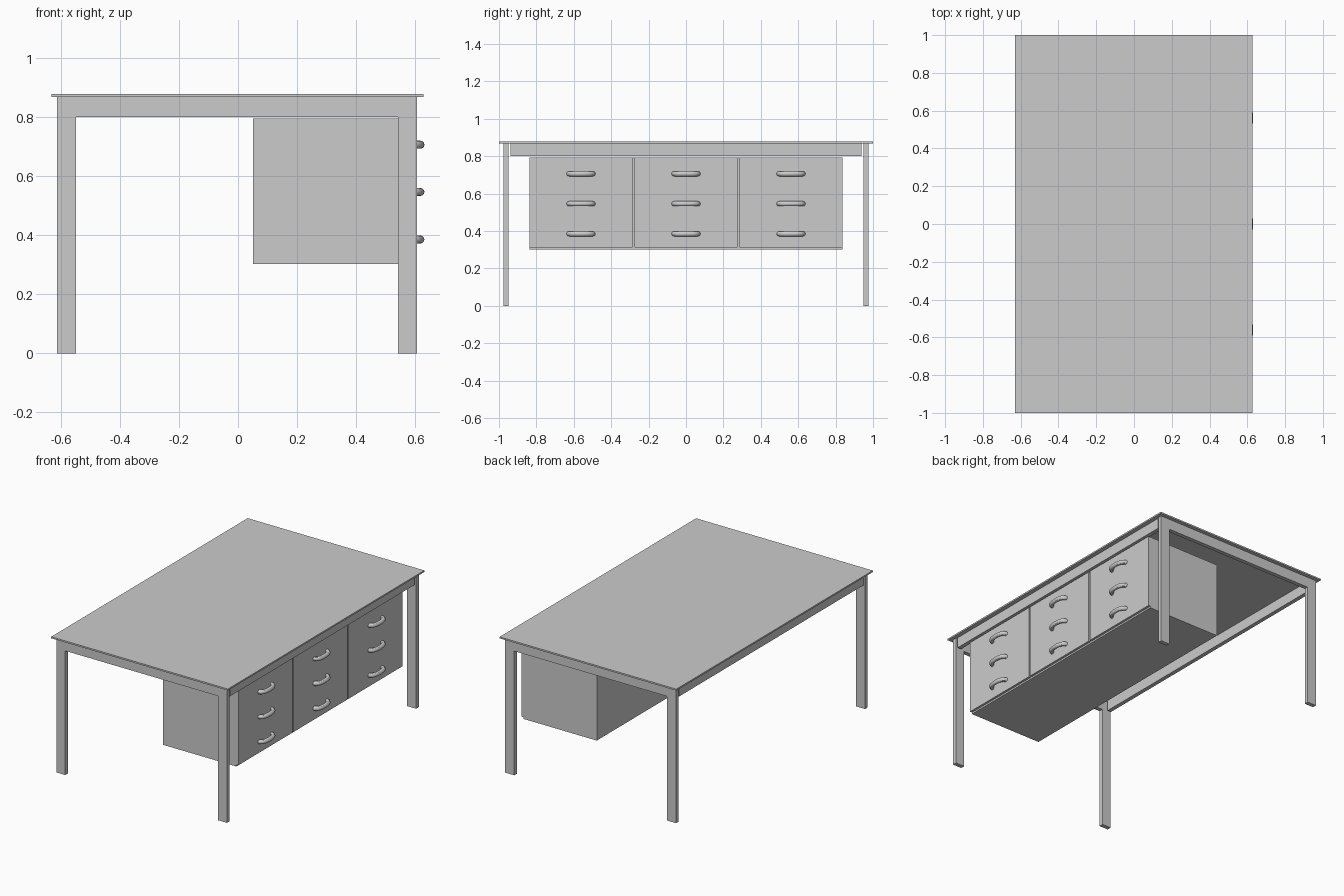
import bpy

if "Cube" in bpy.data.objects:
    bpy.data.objects.remove(bpy.data.objects["Cube"])


def box(name, x, y, z):
    """Axis-aligned box from (min, max) pairs."""
    v = [(a, b, c) for a in x for b in y for c in z]
    f = [(0, 1, 3, 2), (4, 6, 7, 5), (0, 4, 5, 1),
         (2, 3, 7, 6), (0, 2, 6, 4), (1, 5, 7, 3)]
    me = bpy.data.meshes.new(name)
    me.from_pydata(v, [], f)
    ob = bpy.data.objects.new(name, me)
    bpy.context.collection.objects.link(ob)
    return ob


TOP_Z, APRON_Z = 0.868, 0.80

# Thin table top
box("table_top", (-0.631, 0.628), (-1, 1), (TOP_Z, 0.878))

# Flat bar legs and end aprons between them
for side, s in (("front", -1), ("back", 1)):
    y = sorted((s * 0.949, s * 0.976))
    box(side + "_left_leg", (-0.612, -0.548), y, (0, TOP_Z))
    box(side + "_right_leg", (0.541, 0.605), y, (0, TOP_Z))
    box(side + "_apron", (-0.548, 0.541), y, (APRON_Z, TOP_Z))

# Long aprons, stopping just short of the legs
box("left_apron", (-0.607, -0.580), (-0.939, 0.939), (APRON_Z, TOP_Z))
box("right_apron", (0.573, 0.600), (-0.939, 0.939), (APRON_Z, TOP_Z))

# Hanging drawer cabinet
box("cabinet_body", (0.05, 0.573), (-0.837, 0.837), (0.302, 0.794))

# Bowed tube handle, swept along a curve
cu = bpy.data.curves.new("handle", 'CURVE')
cu.dimensions = '3D'
cu.bevel_depth = 0.0135
cu.bevel_resolution = 4
cu.resolution_u = 10
cu.use_fill_caps = True
sp = cu.splines.new('BEZIER')
sp.bezier_points.add(2)
path = [((0.585, -0.064), (0.580, -0.065), (0.608, -0.062)),
        ((0.6175, 0.0), (0.6175, -0.040), (0.6175, 0.040)),
        ((0.585, 0.064), (0.608, 0.062), (0.580, 0.065))]
for p, (co, left, right) in zip(sp.bezier_points, path):
    p.handle_left_type = p.handle_right_type = 'FREE'
    p.co, p.handle_left, p.handle_right = (*co, 0), (*left, 0), (*right, 0)
handle = bpy.data.objects.new("handle_1_1", cu)
bpy.context.collection.objects.link(handle)
bpy.context.view_layer.objects.active = handle
handle.select_set(True)
bpy.ops.object.convert(target='MESH')
handle = bpy.context.object
bpy.ops.object.shade_smooth_by_angle()

# Three fronts, each with three handles
for i, yc in enumerate((-0.5615, 0.0, 0.5615)):
    box(f"drawer_front_{i + 1}", (0.573, 0.588),
        (yc - 0.2755, yc + 0.2755), (0.313, 0.794))
    for j, z in enumerate((0.385, 0.546, 0.706)):
        h = handle
        if i or j:
            h = handle.copy()
            h.name = f"handle_{i + 1}_{j + 1}"
            bpy.context.collection.objects.link(h)
        h.location = (0, yc, z)
